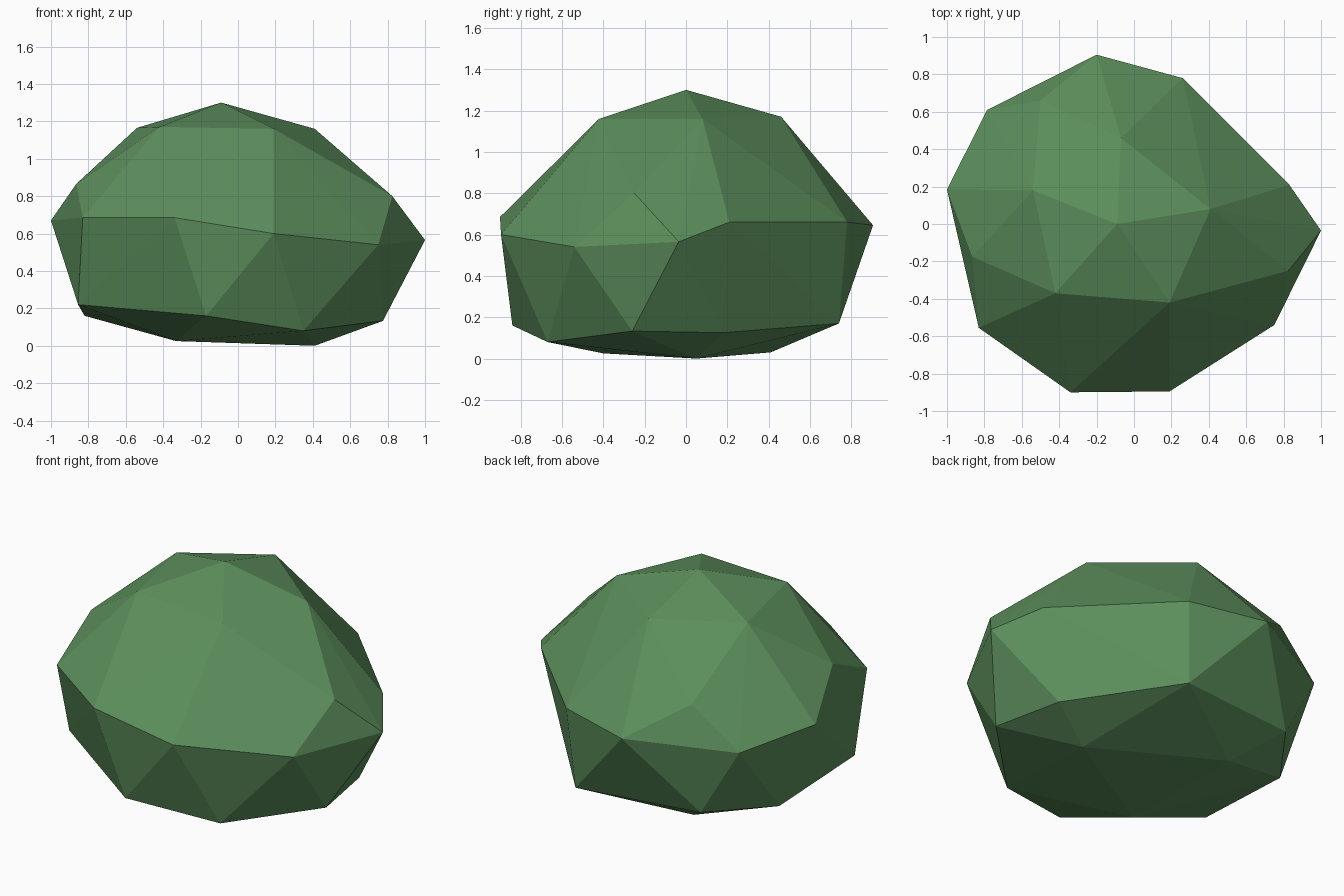
import bpy, bmesh

# Rings of the faceted bush, from the crown down to the base
crown = [(-.09, 0, 1.30), (.41, .08, 1.16), (-.07, .46, 1.17), (-.54, .18, 1.165),
         (-.42, -.37, 1.17), (.19, -.42, 1.16)]
belly = [(.83, .21, .66), (.26, .78, .66), (-.20, .905, .645), (-.50, .66, .84),
         (-.785, .61, .60), (-1, .185, .67), (-.865, -.175, .865), (-.83, -.555, .685),
         (-.34, -.90, .685), (.19, -.895, .60), (.75, -.54, .54), (.825, -.25, .80),
         (1, -.035, .565)]
skirt = [(-.17, -.84, .16), (.35, -.67, .08), (.775, -.26, .133), (.69, .18, .125),
         (.225, .74, .17), (-.55, .645, .19), (-.82, .275, .16), (-.855, -.40, .22)]
base = [(.41, .05, 0), (-.33, -.40, .025), (-.34, .41, .03)]

# Wrap the rings in one flat-faced shell
bm = bmesh.new()
for p in crown + belly + skirt + base:
    bm.verts.new(p)
bmesh.ops.convex_hull(bm, input=list(bm.verts))
loose = [v for v in bm.verts if not v.link_faces]
bmesh.ops.delete(bm, geom=loose, context='VERTS')
bmesh.ops.recalc_face_normals(bm, faces=bm.faces)
mesh = bpy.data.meshes.new("bush")
bm.to_mesh(mesh)
bm.free()

# Leaf colour
leaf = bpy.data.materials.new("leaf green")
leaf.diffuse_color = (.108, .275, .108, 1)
mesh.materials.append(leaf)
bpy.context.collection.objects.link(bpy.data.objects.new("bush", mesh))
